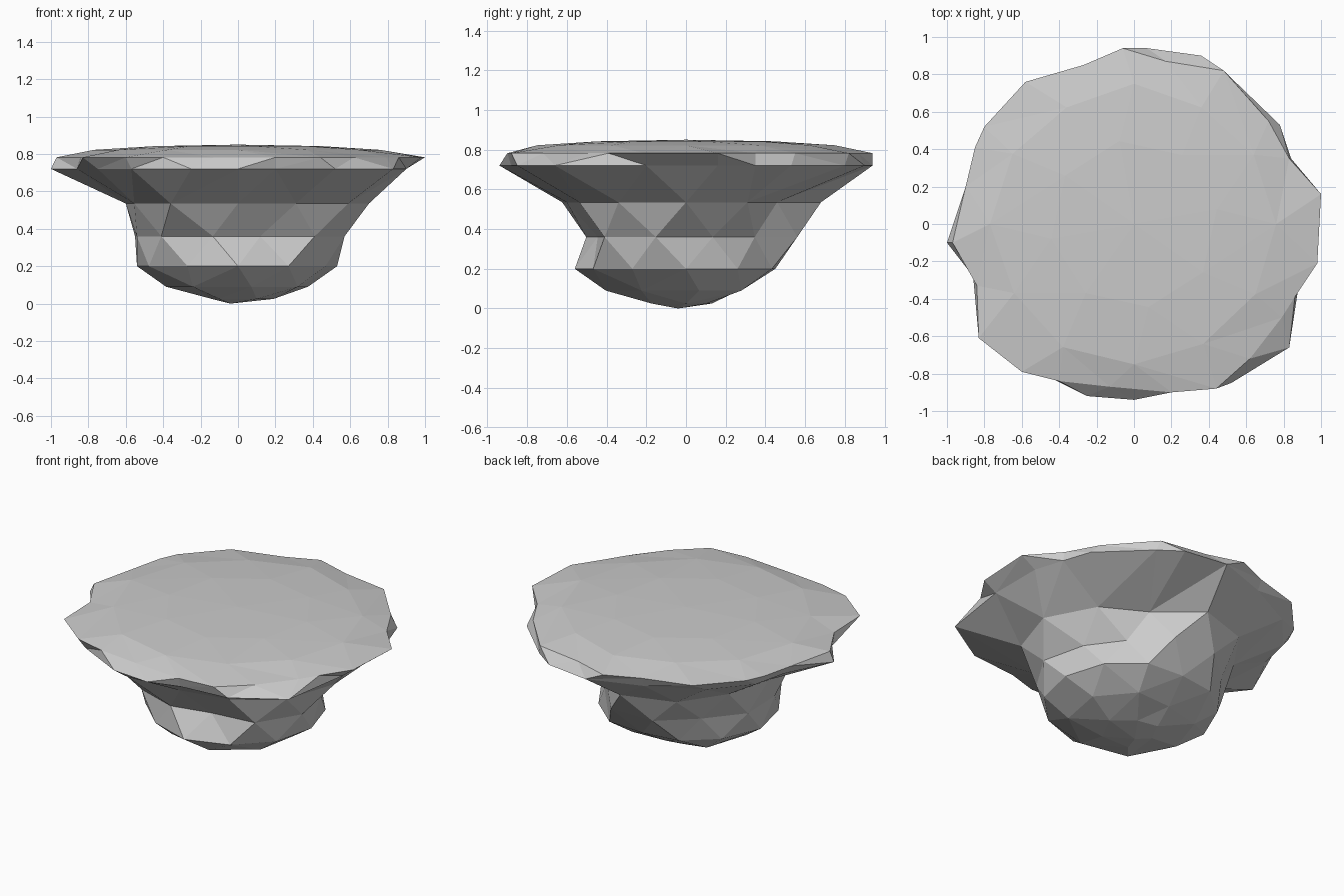
import bpy, bmesh, math

if "Cube" in bpy.data.objects:
    bpy.data.objects.remove(bpy.data.objects["Cube"])

# rim outlines (x, y)
RIM_UP = [(1, .16), (.83, .35), (.72, .55), (.48, .82), (.17, .87), (-.06, .94), (-.27, .85),
          (-.58, .76), (-.8, .52), (-.85, .41), (-.9, .2), (-.97, -.1), (-.84, -.33),
          (-.83, -.61), (-.6, -.79), (-.4, -.84), (-.13, -.87), (.2, -.9), (.44, -.88),
          (.62, -.72), (.79, -.5), (.86, -.39), (.98, -.21)]
RIM_LOW = [(.9, .16), (.84, .35), (.78, .53), (.5, .8), (.36, .9), (.07, .94), (-.27, .82),
           (-.6, .65), (-.8, .42), (-.85, .2), (-1, -.1), (-.86, -.28), (-.75, -.6),
           (-.57, -.76), (-.25, -.92), (0, -.94), (.2, -.88), (.52, -.85), (.83, -.66),
           (.9, -.2)]
# stem rings: height, start angle in degrees, radii around
STEM = [(.535, 0, [.70, .62, .53, .68, .66, .60, .60, .64, .72, .60, .62, .68]),
        (.36, 15, [.52, .49, .58, .58, .52, .57, .56, .58, .52, .46, .58, .59]),
        (.20, 0, [.53, .52, .50, .45, .48, .50, .54, .55, .54, .56, .54, .54]),
        (.09, 10, [.38, .34, .27, .36, .39, .42, .41, .39]),
        (.025, 0, [.19, .12, .15, .14, .20, .20])]

bm = bmesh.new()


def ring(points, z, scale=1.0):
    return [bm.verts.new((x * scale, y * scale, z)) for x, y in points]


def polar(start, radii):
    step = math.tau / len(radii)
    a0 = math.radians(start)
    return [(r * math.cos(a0 + i * step), r * math.sin(a0 + i * step))
            for i, r in enumerate(radii)]


def angles(loop):
    a = [math.atan2(v.co.y, v.co.x) % math.tau for v in loop]
    return a + [a[0] + math.tau]


def zip_rings(a, b):
    """Triangles between two rings with different vertex counts."""
    aa, ab = angles(a), angles(b)
    i = j = 0
    while i < len(a) or j < len(b):
        p, q = a[i % len(a)], b[j % len(b)]
        if j == len(b) or (i < len(a) and aa[i + 1] <= ab[j + 1]):
            i += 1
            bm.faces.new((p, a[i % len(a)], q))
        else:
            j += 1
            bm.faces.new((p, b[j % len(b)], q))


def cap(loop, tip):
    v = bm.verts.new(tip)
    for i, p in enumerate(loop):
        bm.faces.new((p, loop[(i + 1) % len(loop)], v))


# shallow domed top, rim and tapering faceted stem
rings = [ring(polar(10, [.45] * 8), .842),
         ring(polar(0, [.76, .74, .72, .75, .72, .75, .77, .74, .76, .75, .74, .75]), .822),
         ring(RIM_UP, .782),
         ring(RIM_LOW, .72)]
rings += [ring(polar(start, radii), z) for z, start, radii in STEM]
for upper, lower in zip(rings, rings[1:]):
    zip_rings(upper, lower)
cap(rings[0], (0, 0, .85))
cap(rings[-1], (-.04, -.04, 0))

bmesh.ops.recalc_face_normals(bm, faces=bm.faces)
mesh = bpy.data.meshes.new("floating_rock")
bm.to_mesh(mesh)
bm.free()
rock = bpy.data.objects.new("floating_rock", mesh)
bpy.context.collection.objects.link(rock)
